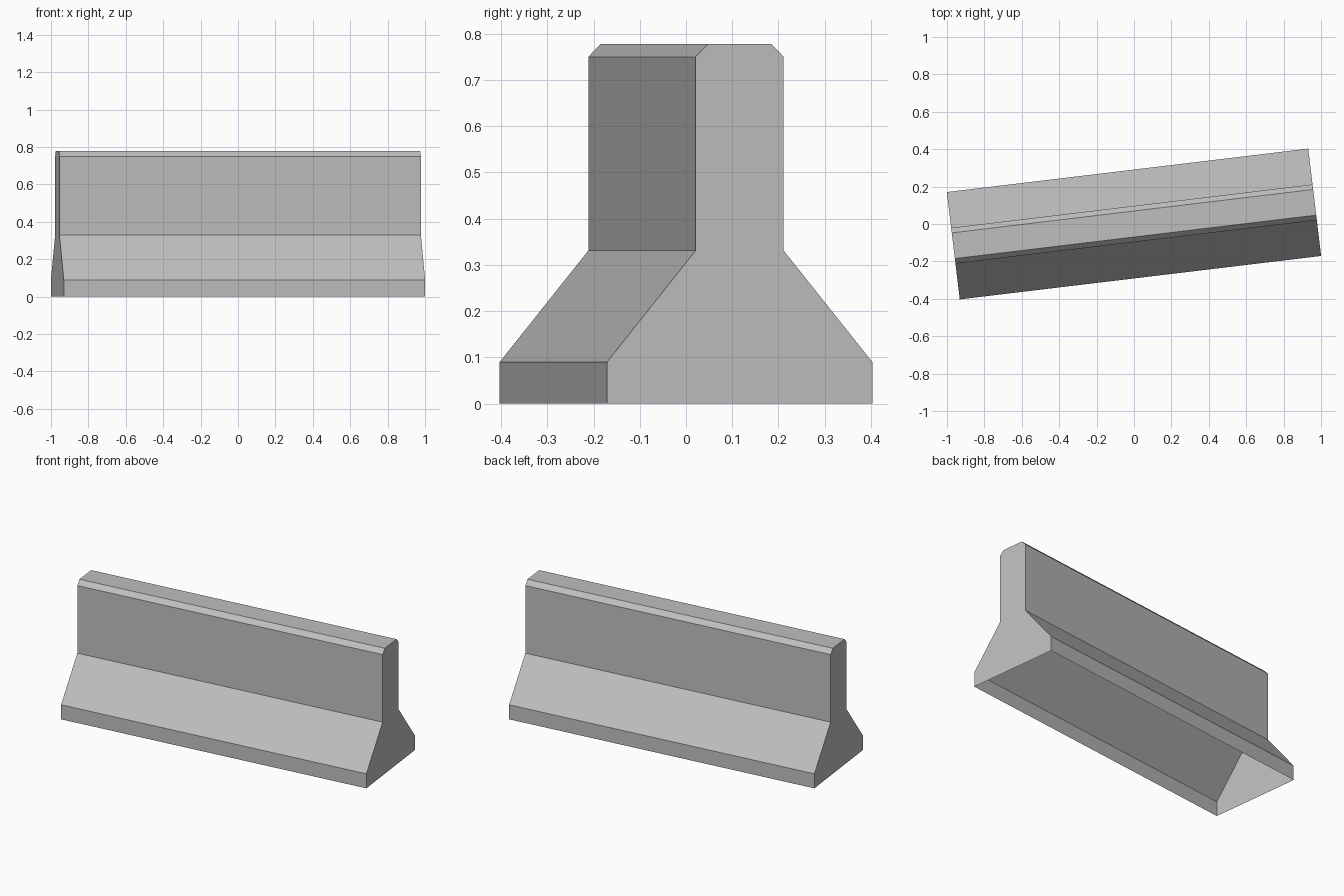
import bpy
import bmesh
import math
from mathutils import Matrix

cube = bpy.data.objects.get("Cube")
if cube:
    bpy.data.objects.remove(cube, do_unlink=True)

LENGTH = 1.946
YAW = math.radians(6.85)

# Concrete material
concrete = bpy.data.materials.new("concrete grey")
concrete.use_nodes = True
colour = (0.52, 0.52, 0.52, 1)
concrete.diffuse_color = colour
concrete.node_tree.nodes["Principled BSDF"].inputs["Base Color"].default_value = colour

# Half profile (half width, height) from foot to chamfered top, mirrored across
half = [(0.289, 0), (0.289, 0.09), (0.096, 0.331), (0.096, 0.75), (0.069, 0.778)]
profile = half + [(-y, z) for y, z in reversed(half)]

# Barrier shell: two end caps joined by long sides, hollow underneath
bm = bmesh.new()
left, right = [[bm.verts.new((x, y, z)) for y, z in profile]
               for x in (LENGTH / 2, -LENGTH / 2)]
bm.faces.new(left)
bm.faces.new(reversed(right))
for i in range(len(profile) - 1):
    bm.faces.new((left[i], right[i], right[i + 1], left[i + 1]))

# The barrier stands slightly turned on the ground
bmesh.ops.transform(bm, matrix=Matrix.Rotation(YAW, 4, 'Z'), verts=bm.verts)

mesh = bpy.data.meshes.new("concrete_barrier")
bm.to_mesh(mesh)
bm.free()
mesh.materials.append(concrete)
barrier = bpy.data.objects.new("concrete_barrier", mesh)
bpy.context.collection.objects.link(barrier)
